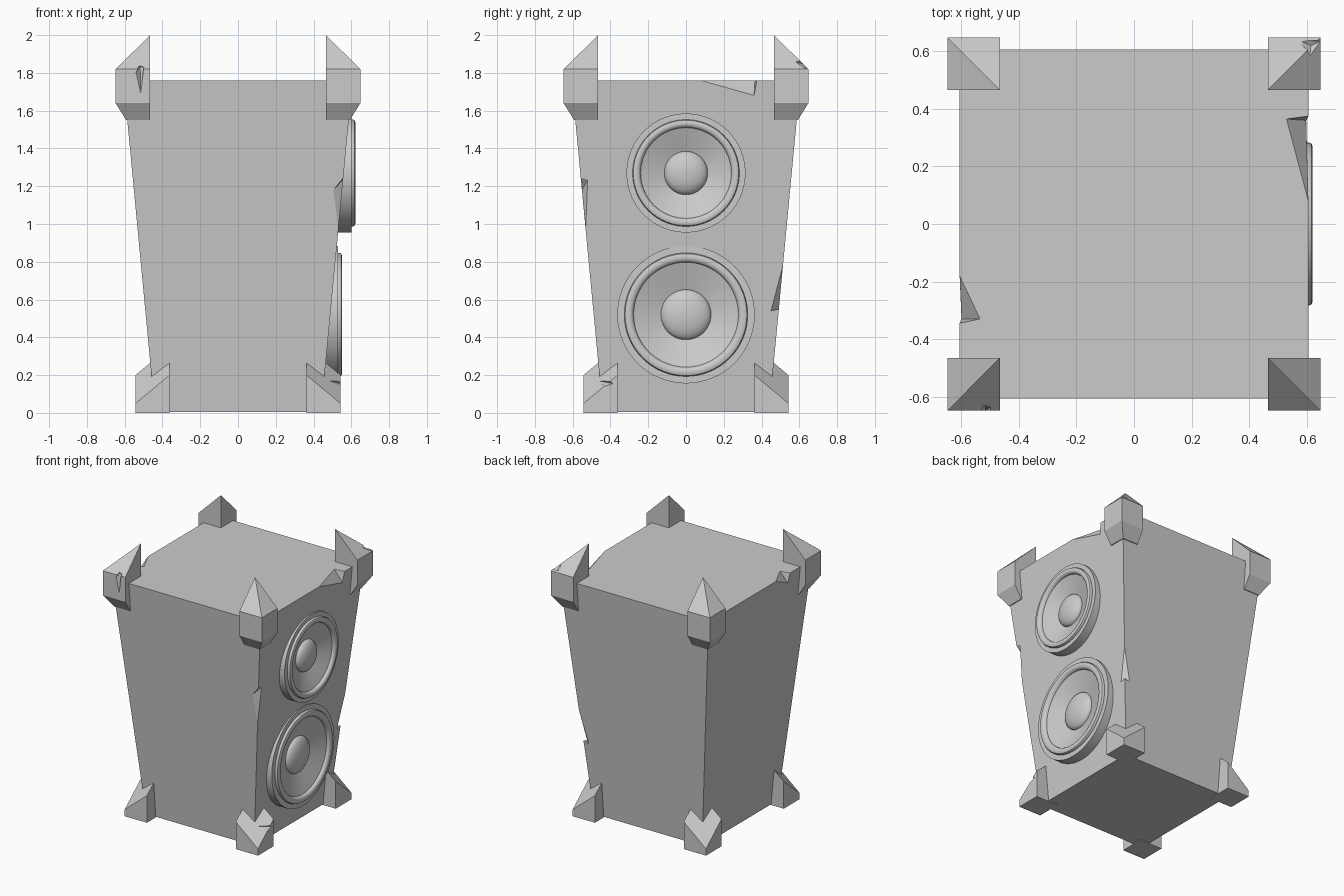
import bpy, bmesh, math
from mathutils import Vector

if "Cube" in bpy.data.objects:
    bpy.data.objects.remove(bpy.data.objects["Cube"])


def hull(name, pts):
    """Convex solid around a few points."""
    bm = bmesh.new()
    for p in pts:
        bm.verts.new(p)
    res = bmesh.ops.convex_hull(bm, input=bm.verts[:])
    junk = [g for g in res["geom_interior"] if isinstance(g, bmesh.types.BMVert)]
    bmesh.ops.delete(bm, geom=junk, context='VERTS')
    bmesh.ops.dissolve_limit(bm, angle_limit=0.01, verts=bm.verts[:], edges=bm.edges[:])
    bmesh.ops.recalc_face_normals(bm, faces=bm.faces[:])
    return from_bmesh(name, bm)


def from_bmesh(name, bm):
    me = bpy.data.meshes.new(name)
    bm.to_mesh(me)
    bm.free()
    ob = bpy.data.objects.new(name, me)
    bpy.context.collection.objects.link(ob)
    return ob


def lathe(name, profile, z, steps=64):
    """Revolve (radius, x) points about the x direction at height z."""
    bm = bmesh.new()
    vs = [bm.verts.new((x, r, z)) for r, x in profile]
    edges = [bm.edges.new(e) for e in zip(vs, vs[1:])]
    bmesh.ops.spin(bm, geom=vs + edges, cent=(0, 0, z), axis=(1, 0, 0),
                   angle=2 * math.pi, steps=steps, use_duplicate=False)
    bmesh.ops.remove_doubles(bm, verts=bm.verts[:], dist=1e-5)
    bmesh.ops.recalc_face_normals(bm, faces=bm.faces[:])
    return from_bmesh(name, bm)


def cut(ob, cutter):
    """Subtract the cutter and discard it."""
    cutter.hide_render = True
    mod = ob.modifiers.new("cut", 'BOOLEAN')
    mod.object, mod.operation, mod.solver = cutter, 'DIFFERENCE', 'EXACT'
    bpy.context.view_layer.objects.active = ob
    bpy.ops.object.modifier_apply(modifier=mod.name)
    bpy.data.objects.remove(cutter, do_unlink=True)


def chip(ob, pts):
    cut(ob, hull("chip_cutter", pts))


# Tapered cabinet
BOT, TOP, H = 0.44, 0.606, 1.76
body = hull("cabinet", [(sx * w, sy * w, z) for w, z in ((BOT, 0.005), (TOP, H))
                        for sx in (-1, 1) for sy in (-1, 1)])

# Splintered chips along the cabinet edges
chip(body, [(0.606, 0.08, H), (0.53, 0.365, H), (0.598, 0.36, 1.68),
            (0.606, 0.375, H), (0.75, 0.23, 1.9)])
chip(body, [(-0.606, -0.18, H), (-0.535, -0.33, H), (-0.599, -0.33, 1.69),
            (-0.606, -0.345, H), (-0.75, -0.27, 1.9)])
chip(body, [(0.531, -0.531, 0.97), (0.505, -0.551, 1.18), (0.556, -0.52, 1.235),
            (0.557, -0.557, 1.245), (0.75, -0.75, 1.12)])
chip(body, [(0.513, 0.513, 0.78), (0.491, 0.45, 0.54), (0.45, 0.491, 0.54),
            (0.495, 0.495, 0.58), (0.7, 0.7, 0.65)])

# Corner caps at the top and feet at the bottom
caps, feet = {}, {}
for sx, sx_name in ((-1, "left"), (1, "right")):
    for sy, sy_name in ((-1, "front"), (1, "back")):
        key = f"{sy_name}_{sx_name}"
        pts = [(sx * x, sy * y, z) for z, o in ((1.55, 0.592), (1.64, 0.648), (1.82, 0.648))
               for x in (0.465, o) for y in (0.465, o)]
        caps[key] = hull("top_cap_" + key, pts + [(sx * 0.465, sy * 0.465, 2.0)])
        o, i = 0.543, 0.362
        pts = [(sx * x, sy * y, 0) for x in (i, o) for y in (i, o)]
        pts += [(sx * o, sy * o, 0.05), (sx * i, sy * o, 0.2),
                (sx * o, sy * i, 0.2), (sx * i, sy * i, 0.35)]
        feet[key] = hull("foot_" + key, pts)

# Chips in the caps and one foot
chip(caps["front_left"], [(-0.54, -0.649, 1.80), (-0.525, -0.635, 1.84), (-0.497, -0.635, 1.83),
                          (-0.515, -0.649, 1.69), (-0.518, -0.615, 1.83), (-0.518, -0.75, 1.83)])
chip(caps["back_right"], [(0.57, 0.64, 1.84), (0.61, 0.58, 1.86), (0.649, 0.635, 1.82),
                          (0.615, 0.62, 1.82), (0.66, 0.66, 1.95)])
chip(feet["front_right"], [(0.544, -0.385, 0.155), (0.48, -0.465, 0.17), (0.544, -0.46, 0.155),
                           (0.544, -0.43, 0.14), (0.62, -0.5, 0.3)])

# Two round drivers on the right side, facing along +x
for name, z, face, k in (("upper_speaker", 1.27, 0.60, 1.0), ("lower_speaker", 0.52, 0.53, 1.155)):
    profile = [(0.315, -0.13), (0.315, 0), (0.283, 0), (0.283, 0.009), (0.279, 0.017),
               (0.270, 0.021), (0.258, 0.021), (0.248, 0.017), (0.242, 0.008), (0.24, -0.002),
               (0.115, -0.05)]
    profile += [(0.115 * math.cos(a), -0.05 + 0.05 * math.sin(a))
                for a in (j * math.pi / 16 for j in range(1, 9))]
    profile = [(r * k, face + x) for r, x in profile]
    profile[-1] = (0, profile[-1][1])
    pocket = lathe("pocket_cutter", [(0, face - 0.12), (0.26 * k, face - 0.12),
                                     (0.26 * k, face + 0.1), (0, face + 0.1)], z, 48)
    cut(body, pocket)
    ob = lathe(name, profile, z)
    bpy.ops.object.select_all(action='DESELECT')
    ob.select_set(True)
    bpy.context.view_layer.objects.active = ob
    bpy.ops.object.shade_smooth_by_angle(angle=math.radians(35))
